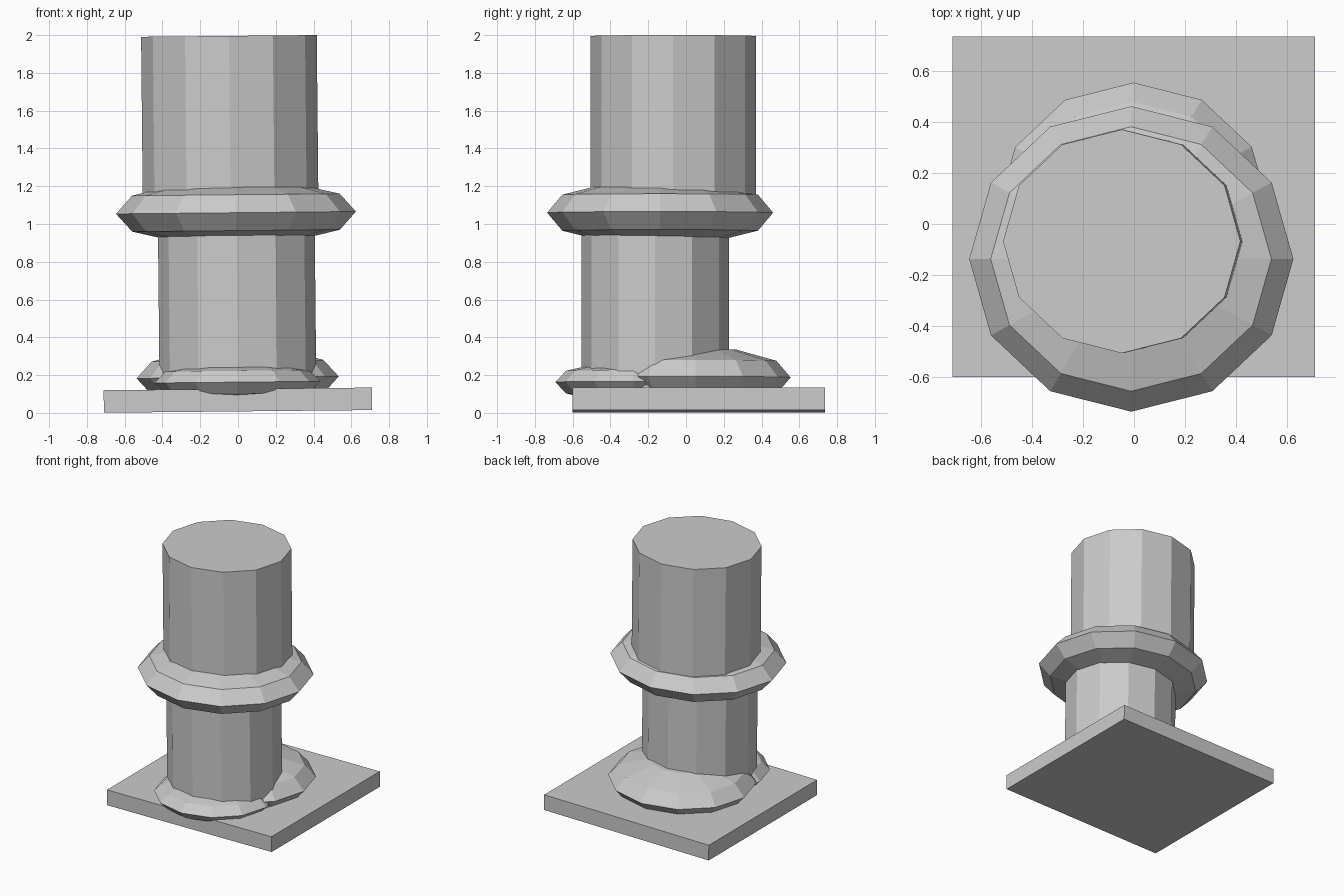
import bpy, math

if "Cube" in bpy.data.objects:
    bpy.data.objects.remove(bpy.data.objects["Cube"])

stone = bpy.data.materials.new("plain grey")
stone.diffuse_color = (0.6, 0.6, 0.6, 1)
stone.use_nodes = True
stone.node_tree.nodes["Principled BSDF"].inputs["Base Color"].default_value = stone.diffuse_color
TILT = 0.01   # whole pillar leans very slightly to the left
SIDES = 12


def make(name, verts, faces):
    # apply the slight lean, then build the object
    pts = [(x - TILT * (z - 1), y, z + TILT * x) for x, y, z in verts]
    mesh = bpy.data.meshes.new(name)
    mesh.from_pydata(pts, [], faces)
    mesh.materials.append(stone)
    obj = bpy.data.objects.new(name, mesh)
    bpy.context.collection.objects.link(obj)
    return obj


def lathe(name, cx, cy, profile, squash=0.942):
    # stack of 12-sided loops from bottom to top, capped at both ends
    verts, faces = [], []
    for r, z in profile:
        for i in range(SIDES):
            a = math.tau * i / SIDES
            verts.append((cx + r * math.cos(a), cy + r * squash * math.sin(a), z))
    for k in range(len(profile) - 1):
        for i in range(SIDES):
            j = (i + 1) % SIDES
            b, t = k * SIDES, (k + 1) * SIDES
            faces.append((b + i, b + j, t + j, t + i))
    faces.append(tuple(reversed(range(SIDES))))
    last = (len(profile) - 1) * SIDES
    faces.append(tuple(range(last, last + SIDES)))
    return make(name, verts, faces)


def collar(name, cx, cy, zc, steps):
    # rounded ring: mirrored profile of (radius, height from the middle)
    low = [(r, zc - h) for r, h in reversed(steps)]
    high = [(r, zc + h) for r, h in steps[1:]]
    return lathe(name, cx, cy, low + high)


# square base plate
x, y0, y1, z0, z1 = 0.71, -0.6, 0.735, 0.008, 0.127
make("base_plate",
     [(-x + TILT * -1, y0, z0), (x - 0.01, y0, z0), (x - 0.01, y1, z0), (-x - 0.01, y1, z0),
      (-x - 0.01, y0, z1), (x - 0.01, y0, z1), (x - 0.01, y1, z1), (-x - 0.01, y1, z1)],
     [(3, 2, 1, 0), (4, 5, 6, 7), (0, 1, 5, 4), (1, 2, 6, 5), (2, 3, 7, 6), (3, 0, 4, 7)])

# column drums
lathe("lower_drum", -0.009, -0.163, [(0.415, 0.08), (0.415, 1.08)])
lathe("upper_drum", -0.038, -0.068, [(0.465, 1.06), (0.465, 1.996)])

# rings between the parts
collar("middle_ring", -0.01, -0.137, 1.06, [(0.635, 0), (0.55, 0.095), (0.36, 0.14)])
collar("rear_foot_ring", -0.01, 0.05, 0.188, [(0.535, 0), (0.455, 0.088), (0.23, 0.147)])
collar("front_foot_ring", -0.012, -0.277, 0.163, [(0.44, 0), (0.38, 0.06), (0.26, 0.086)])
